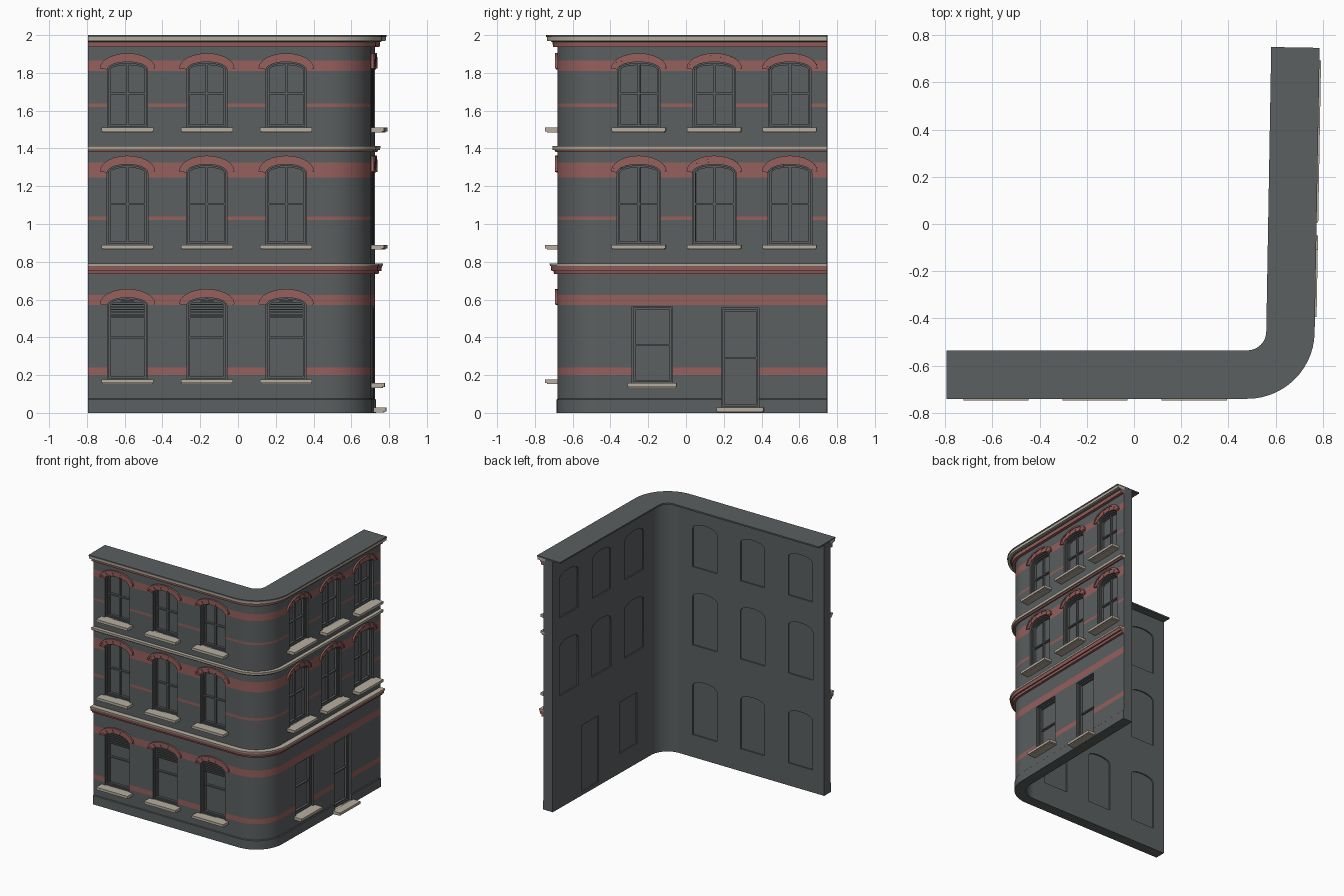
import bpy, bmesh
from math import sin, cos, pi, radians
from mathutils import Vector, Matrix

old = bpy.data.objects.get("Cube")
if old:
    bpy.data.objects.remove(old)


def material(name, rgb):
    m = bpy.data.materials.new(name)
    m.use_nodes = True
    m.diffuse_color = (*rgb, 1)
    m.node_tree.nodes["Principled BSDF"].inputs["Base Color"].default_value = (*rgb, 1)
    return m


GREY = material("slate grey", (0.105, 0.115, 0.118))
RED = material("brick red", (0.30, 0.115, 0.107))
CREAM = material("pale stone", (0.47, 0.42, 0.345))

# Plan: straight front, rounded corner, side wall turned by one degree
THICK, CAP_DEPTH, RADIUS, LEFT = 0.08, 0.145, 0.225, -0.793
CENTRE = Vector((0.48, -0.455, 0))
TILT = radians(1)
SIDE_N = Vector((cos(TILT), -sin(TILT), 0))
SIDE_U = Vector((sin(TILT), cos(TILT), 0))
FRONT_N, FRONT_U = Vector((0, -1, 0)), Vector((1, 0, 0))
ARC_START = CENTRE + FRONT_N * RADIUS
ARC_END = CENTRE + SIDE_N * RADIUS

stations = [(Vector((LEFT, ARC_START.y, 0)), FRONT_N), (ARC_START - FRONT_U * 0.02, FRONT_N)]
STEPS = 14
for i in range(STEPS + 1):
    a = -pi / 2 + (pi / 2 - TILT) * i / STEPS
    n = Vector((cos(a), sin(a), 0))
    stations.append((CENTRE + n * RADIUS, n))
stations += [(ARC_END + SIDE_U * 0.02, SIDE_N), (ARC_END + SIDE_U * 1.206, SIDE_N)]


def smooth_object(ob):
    bpy.ops.object.select_all(action='DESELECT')
    ob.select_set(True)
    bpy.context.view_layer.objects.active = ob
    bpy.ops.object.shade_smooth_by_angle(angle=radians(30))


def finish(name, bm, mats, smooth=False):
    bmesh.ops.recalc_face_normals(bm, faces=bm.faces)
    me = bpy.data.meshes.new(name)
    bm.to_mesh(me)
    bm.free()
    for m in mats:
        me.materials.append(m)
    ob = bpy.data.objects.new(name, me)
    bpy.context.collection.objects.link(ob)
    if smooth:
        smooth_object(ob)
    return ob


def sweep(profile, red_rule=None):
    """Carry a closed (offset, height) profile along the plan."""
    bm = bmesh.new()
    rows = [[bm.verts.new(p + n * d + Vector((0, 0, z))) for d, z in profile]
            for p, n in stations]
    k = len(profile)
    for r, s in zip(rows, rows[1:]):
        for j in range(k):
            f = bm.faces.new((r[j], s[j], s[(j + 1) % k], r[(j + 1) % k]))
            if red_rule and red_rule(profile[j], profile[(j + 1) % k]):
                f.material_index = 1
    bm.faces.new(rows[0])
    bm.faces.new(rows[-1][::-1])
    return bm


# Wall frames: x runs along the wall, y goes inward from the outer face
def frame(origin, u, n):
    return Matrix(((u.x, -n.x, 0, origin.x), (u.y, -n.y, 0, origin.y),
                   (0, 0, 1, 0), (0, 0, 0, 1)))


FRONT = frame(Vector((0, ARC_START.y, 0)), FRONT_U, FRONT_N)
SIDE = frame(ARC_END - SIDE_U * (ARC_END.y / SIDE_U.y), SIDE_U, SIDE_N)
parts = {}


def ring(part, fr, outer, inner, y0, y1, closed=True):
    """Strip between two outlines, given a depth."""
    bm = parts.setdefault(part, bmesh.new())
    loops = [[bm.verts.new(fr @ Vector((x, y, z))) for x, z in line]
             for line, y in ((outer, y0), (inner, y0), (inner, y1), (outer, y1))]
    n = len(outer)
    for i in range(n if closed else n - 1):
        j = (i + 1) % n
        for a, b in zip(loops, loops[1:] + loops[:1]):
            bm.faces.new((a[i], a[j], b[j], b[i]))
    if not closed:
        for i in (0, n - 1):
            bm.faces.new([l[i] for l in loops])


def prism(part, fr, line, y0, y1):
    bm = parts.setdefault(part, bmesh.new())
    a, b = [[bm.verts.new(fr @ Vector((x, y, z))) for x, z in line] for y in (y0, y1)]
    bm.faces.new(a)
    bm.faces.new(b[::-1])
    for i in range(len(line)):
        j = (i + 1) % len(line)
        bm.faces.new((a[i], b[i], b[j], a[j]))


def box(part, fr, x0, x1, z0, z1, y0, y1):
    prism(part, fr, [(x0, z0), (x1, z0), (x1, z1), (x0, z1)], y0, y1)


def arch(c, half, z, rise, n=12):
    return [(c + half * cos(pi * i / n), z + rise * sin(pi * i / n)) for i in range(n + 1)]


def outline(c, w, z0, spring, rise, t=0):
    h = w / 2 - t
    base = [(c - h, z0 + t), (c + h, z0 + t)]
    if rise:
        return base + arch(c, h, spring, rise - t)
    return base + [(c + h, spring - t), (c - h, spring - t)]


def opening(fr, c, w, z0, spring, rise, rail, mullion=False, louvre=False, sill=0.138):
    shape = [outline(c, w, z0, spring, rise, t) for t in (0, 0.008, 0.017)]
    prism("cutter", fr, shape[0], -0.03, THICK + 0.03)
    prism("window_panes", fr, shape[0], 0.045, THICK - 0.01)
    ring("window_casings", fr, shape[0], shape[1], 0.015, 0.05)
    ring("window_sashes", fr, shape[1], shape[2], 0.026, 0.05)
    h = w / 2 - 0.014
    box("window_bars", fr, c - h, c + h, rail - 0.005, rail + 0.005, 0.028, 0.05)
    if mullion:
        box("window_bars", fr, c - 0.007, c + 0.007, z0 + 0.015, spring + rise - 0.015, 0.031, 0.05)
    if louvre:
        for i in range(7):
            z = 0.503 + i * 0.0135
            box("louvre_slats", fr, c - h, c + h, z, z + 0.007, 0.03, 0.05)
    # Projecting sill in two steps
    box("sills", fr, c - sill, c + sill, z0 - 0.02, z0, -0.067, 0.05)
    box("sills", fr, c - sill + 0.005, c + sill - 0.005, z0 - 0.026, z0 - 0.02, -0.055, 0.02)
    # Brick arch with hood
    if rise:
        lo = arch(c, w / 2, spring, rise)
        mid = arch(c, 0.137, spring + 0.004, rise + 0.03)
        hi = arch(c, 0.147, spring + 0.006, rise + 0.04)
        ring("arch_hoods", fr, hi, mid, -0.013, 0.01, closed=False)
        for i in range(12):
            prism("arch_bricks", fr, [lo[i], mid[i], mid[i + 1], lo[i + 1]],
                  -0.006 - 0.003 * (i % 2), 0.012)


# Windows: three bays on each street face
for c in (-0.585, -0.165, 0.255):
    opening(FRONT, c, 0.212, 0.178, 0.57, 0.04, 0.4, louvre=True)
    opening(FRONT, c, 0.215, 0.89, 1.272, 0.044, 1.105, mullion=True)
    opening(FRONT, c, 0.212, 1.51, 1.818, 0.04, 1.69, mullion=True)
for c in (-0.25, 0.15, 0.55):
    opening(SIDE, c, 0.232, 0.89, 1.272, 0.044, 1.105, mullion=True, sill=0.143)
    opening(SIDE, c, 0.225, 1.51, 1.818, 0.04, 1.69, mullion=True, sill=0.143)
opening(SIDE, -0.178, 0.215, 0.157, 0.562, 0, 0.36, sill=0.13)
# Side door with its step
opening(SIDE, 0.287, 0.2, 0.028, 0.555, 0, 0.29, sill=0.125)

# Wall with a low plinth and painted brick bands on its outer face
bands = [(0.2, 0.24), (0.57, 0.625), (1.02, 1.04), (1.245, 1.325), (1.62, 1.637), (1.81, 1.865)]
levels = [0.075] + [z for b in bands for z in b] + [1.988]


def in_band(p, q):
    mid = (p[1] + q[1]) / 2
    return p[0] == q[0] == 0 and any(a < mid < b for a, b in bands)


wall_profile = ([(0.005, 0), (0.005, 0.07)] + [(0, z) for z in levels]
                + [(-THICK, 1.988), (-THICK, 0)])
wall = finish("walls", sweep(wall_profile, in_band), [GREY, RED])
cutter = finish("opening_cutter", parts.pop("cutter"), [GREY])
cutter.hide_render = True
mod = wall.modifiers.new("openings", 'BOOLEAN')
mod.operation, mod.solver, mod.object = 'DIFFERENCE', 'EXACT', cutter
bpy.context.view_layer.objects.active = wall
bpy.ops.object.modifier_apply(modifier=mod.name)
bpy.data.objects.remove(cutter)
smooth_object(wall)

# Roof cap overhanging both faces of the wall
finish("roof_cap", sweep([(0.06, 1.99), (0.06, 2.0), (-CAP_DEPTH, 2.0), (-CAP_DEPTH, 1.988)]),
       [GREY], smooth=True)

# Cornices and string courses: name, colour, projection at foot and top, heights
courses = [
    ("top_cornice", CREAM, 0.056, 0.057, 1.97, 1.99),
    ("top_cornice_bed", GREY, 0.03, 0.036, 1.964, 1.97),
    ("top_cornice_brick", RED, 0.024, 0.027, 1.938, 1.964),
    ("upper_course", CREAM, 0.026, 0.028, 1.392, 1.412),
    ("upper_course_brick", RED, 0.012, 0.016, 1.382, 1.392),
    ("lower_course", CREAM, 0.04, 0.042, 0.777, 0.79),
    ("lower_course_brick", RED, 0.033, 0.036, 0.752, 0.777),
    ("lower_course_brick_foot", RED, 0.018, 0.022, 0.735, 0.752),
]
for name, mat, d0, d1, z0, z1 in courses:
    finish(name, sweep([(d0, z0), (d1, z1), (-0.01, z1), (-0.01, z0)]), [mat], smooth=True)

colours = {"sills": CREAM, "arch_hoods": RED, "arch_bricks": RED}
for name, bm in parts.items():
    finish(name, bm, [colours.get(name, GREY)])
